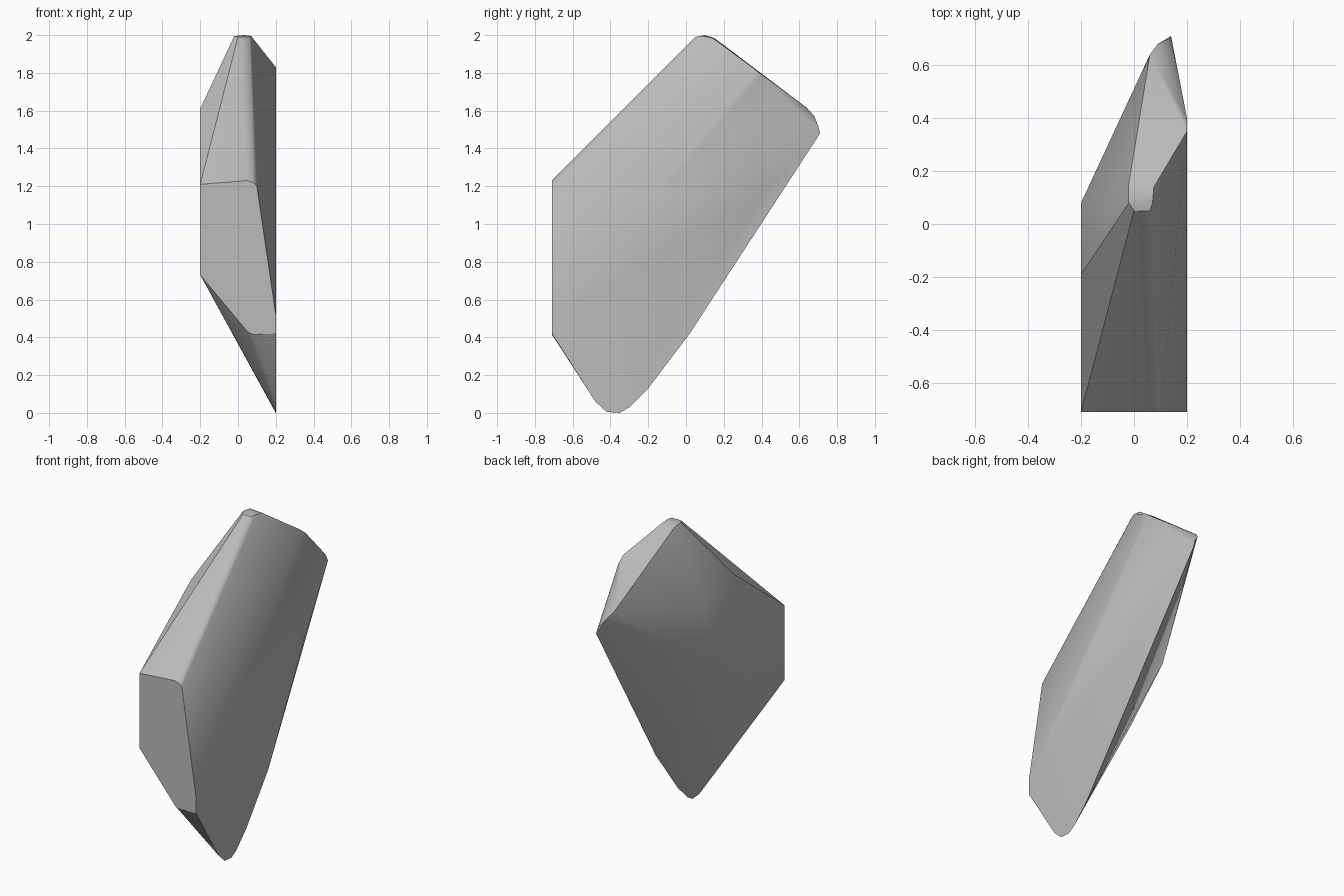
import bpy
import bmesh
import math

cube = bpy.data.objects.get("Cube")
if cube:
    bpy.data.objects.remove(cube, do_unlink=True)

# Stone colour
stone = bpy.data.materials.new("grey_stone")
stone.use_nodes = True
grey = (0.5, 0.5, 0.5, 1)
stone.diffuse_color = grey
stone.node_tree.nodes["Principled BSDF"].inputs["Base Color"].default_value = grey

# Flat outline on the left-hand cut: (y, z) at x = -0.2
thin_side = [(-.71, 1.21), (-.19, 1.61), (.08, 1.49), (.02, 1.12), (-.27, .83), (-.71, .73)]
# Flat outline on the broad cut: (y, z) at x = 0.2
broad_side = [(-.71, .52), (.35, 1.83), (.40, 1.79), (.40, 1.15), (.02, .42), (-.07, .30),
              (-.2, .13), (-.3, .03), (-.35, 0), (-.42, .005), (-.48, .06), (-.71, .42)]
# Front cut: (x, z) at y = -0.71
front_cut = [(.05, 1.23), (.08, 1.22), (.1, 1.2), (.05, .43), (.08, .415)]
# Rounded crest and back tip
crest = [(-.02, .08, 1.995), (-.02, .15, 1.985), (0, .05, 1.99), (.06, .05, 1.99),
         (.03, .1, 2), (.07, .08, 1.995), (.075, .14, 1.985)]
back_tip = [(.06, .64, 1.615), (.09, .68, 1.57), (.14, .71, 1.48), (.13, .7, 1.52)]

points = [(-.2, y, z) for y, z in thin_side]
points += [(.2, y, z) for y, z in broad_side]
points += [(x, -.71, z) for x, z in front_cut]
points += crest + back_tip

# Wrap the cuts into one solid rock
bm = bmesh.new()
for p in points:
    bm.verts.new(p)
bmesh.ops.convex_hull(bm, input=bm.verts[:])
loose = [v for v in bm.verts if not v.link_faces]
bmesh.ops.delete(bm, geom=loose, context="VERTS")
bmesh.ops.dissolve_limit(bm, angle_limit=math.radians(1), verts=bm.verts[:], edges=bm.edges[:])
bmesh.ops.recalc_face_normals(bm, faces=bm.faces[:])

mesh = bpy.data.meshes.new("rock")
bm.to_mesh(mesh)
bm.free()
mesh.materials.append(stone)
rock = bpy.data.objects.new("rock", mesh)
bpy.context.collection.objects.link(rock)

# Soft shading across shallow facets, crisp edges elsewhere
bpy.ops.object.select_all(action="DESELECT")
rock.select_set(True)
bpy.context.view_layer.objects.active = rock
bpy.ops.object.shade_smooth_by_angle(angle=math.radians(30))
